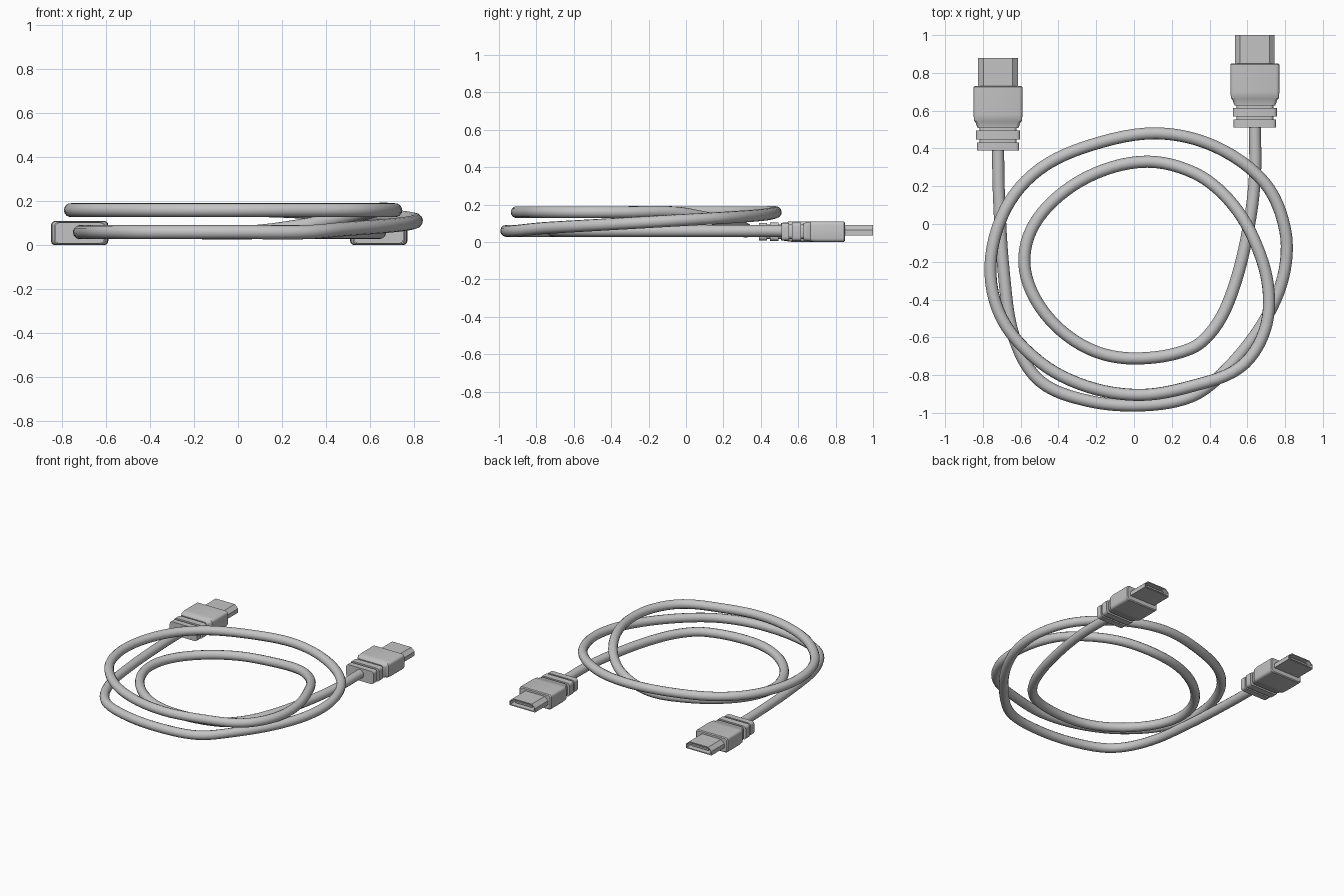
import bpy, bmesh, math
from mathutils import Vector

cube = bpy.data.objects.get("Cube")
if cube:
    bpy.data.objects.remove(cube, do_unlink=True)

grey = bpy.data.materials.new("cable grey")
grey.use_nodes = True
colour = (0.55, 0.55, 0.55, 1)
grey.diffuse_color = colour
grey.node_tree.nodes["Principled BSDF"].inputs["Base Color"].default_value = colour


def loft(name, rings, location):
    """Skin a list of equal-length point rings and cap both ends."""
    bm = bmesh.new()
    loops = [[bm.verts.new(p) for p in ring] for ring in rings]
    n = len(loops[0])
    for a, b in zip(loops, loops[1:]):
        for i in range(n):
            j = (i + 1) % n
            bm.faces.new((a[i], a[j], b[j], b[i]))
    bm.faces.new(loops[0])
    bm.faces.new(loops[-1])
    bmesh.ops.recalc_face_normals(bm, faces=bm.faces)
    mesh = bpy.data.meshes.new(name)
    bm.to_mesh(mesh)
    bm.free()
    mesh.materials.append(grey)
    obj = bpy.data.objects.new(name, mesh)
    obj.location = location
    bpy.context.collection.objects.link(obj)
    return obj


def smooth(obj, angle):
    bpy.ops.object.select_all(action='DESELECT')
    obj.select_set(True)
    bpy.context.view_layer.objects.active = obj
    bpy.ops.object.shade_smooth_by_angle(angle=math.radians(angle))


def rounded_rect(y, w, h, r=0.018, steps=3):
    """Rounded rectangle across the plug, centred on its axis."""
    ring = []
    for k, (sx, sz) in enumerate([(1, 1), (-1, 1), (-1, -1), (1, -1)]):
        for s in range(steps + 1):
            a = math.pi / 2 * (k + s / steps)
            ring.append((sx * (w - r) + r * math.cos(a), y, sz * (h - r) + r * math.sin(a)))
    return ring


def shell_ring(y, t):
    """Connector outline with sloping shoulders, shrunk by wall t."""
    half = [(0.105, -0.026), (0.105, 0.004), (0.078, 0.029)]
    right = [(x - t, y, z - math.copysign(t, z) if abs(z) > 0.01 else z) for x, z in half]
    return right + [(-x, y, z) for x, y, z in reversed(right)]


# Plugs: moulded grip with strain-relief ribs, and a hollow metal connector
def plug(side, x, y):
    loc = (x, y, 0.055)
    rib, neck = (0.112, 0.047), (0.098, 0.038)
    profile = [(0, *rib), (0.042, *rib), (0.042, *neck), (0.058, *neck),
               (0.058, 0.116, 0.049), (0.105, 0.116, 0.049), (0.105, *neck), (0.118, *neck),
               (0.118, 0.108, 0.047), (0.15, 0.12, 0.05), (0.155, 0.126, 0.053),
               (0.19, 0.13, 0.055), (0.334, 0.13, 0.055), (0.34, 0.124, 0.049)]
    grip = loft(side + "_plug_grip", [rounded_rect(*p) for p in profile], loc)
    smooth(grip, 35)
    loft(side + "_connector_shell",
         [shell_ring(0.33, 0), shell_ring(0.49, 0), shell_ring(0.49, 0.007), shell_ring(0.39, 0.007)],
         (x, y, 0.061))
    loft(side + "_connector_tongue",
         [rounded_rect(0.38, 0.07, 0.006, 0.002), rounded_rect(0.475, 0.07, 0.006, 0.002)],
         (x, y, 0.062))


plug("right", -0.72, 0.39)
plug("left", 0.64, 0.51)

# Cable: one coiled path, low turn climbing to the high turn and back down
LOW, HIGH = 0.059, 0.159
outer = [(-.72, .42), (-.715, .15), (-.69, -.25), (-.635, -.6), (-.5, -.83), (-.25, -.935),
         (.05, -.96), (.31, -.91)]
climb = [(.49, -.77), (.68, -.53), (.79, -.28), (.8, -.03), (.69, .22), (.43, .41)]
upper = [(.12, .48), (-.22, .42), (-.5, .29), (-.68, .08), (-.76, -.22), (-.7, -.5),
         (-.5, -.73), (-.25, -.86), (.03, -.905), (.3, -.86), (.56, -.76), (.69, -.57),
         (.71, -.33), (.63, -.07)]
drop = [(.5, .13), (.32, .27)]
inner = [(.07, .33), (-.2, .27), (-.43, .12), (-.56, -.07), (-.57, -.28), (-.45, -.5),
         (-.24, -.66), (0, -.712), (.3, -.66), (.44, -.53), (.54, -.3), (.61, 0),
         (.64, .25), (.64, .53)]


def ramp(points, z0, z1):
    n = len(points) + 1
    return [(x, y, z0 + (z1 - z0) * (i + 1) / n) for i, (x, y) in enumerate(points)]


path = (ramp(outer, LOW, LOW) + ramp(climb, LOW, HIGH) + ramp(upper, HIGH, HIGH)
        + ramp(drop, HIGH, LOW) + ramp(inner, LOW, LOW))
path = [Vector(p) for p in path]

curve = bpy.data.curves.new("cable", 'CURVE')
curve.dimensions = '3D'
curve.resolution_u = 6
curve.bevel_depth = 0.032
curve.bevel_resolution = 4
curve.use_fill_caps = True
curve.materials.append(grey)
spline = curve.splines.new('BEZIER')
spline.bezier_points.add(len(path) - 1)
for i, (bp, p) in enumerate(zip(spline.bezier_points, path)):
    before, after = path[max(i - 1, 0)], path[min(i + 1, len(path) - 1)]
    tangent = (after - before).normalized()
    bp.handle_left_type = bp.handle_right_type = 'FREE'
    bp.co = p
    bp.handle_left = p - tangent * (p - before).length / 3
    bp.handle_right = p + tangent * (after - p).length / 3
cable = bpy.data.objects.new("cable", curve)
bpy.context.collection.objects.link(cable)

# Turn the cable into a smooth mesh
bpy.ops.object.select_all(action='DESELECT')
cable.select_set(True)
bpy.context.view_layer.objects.active = cable
bpy.ops.object.convert(target='MESH')
smooth(bpy.context.view_layer.objects.active, 60)
